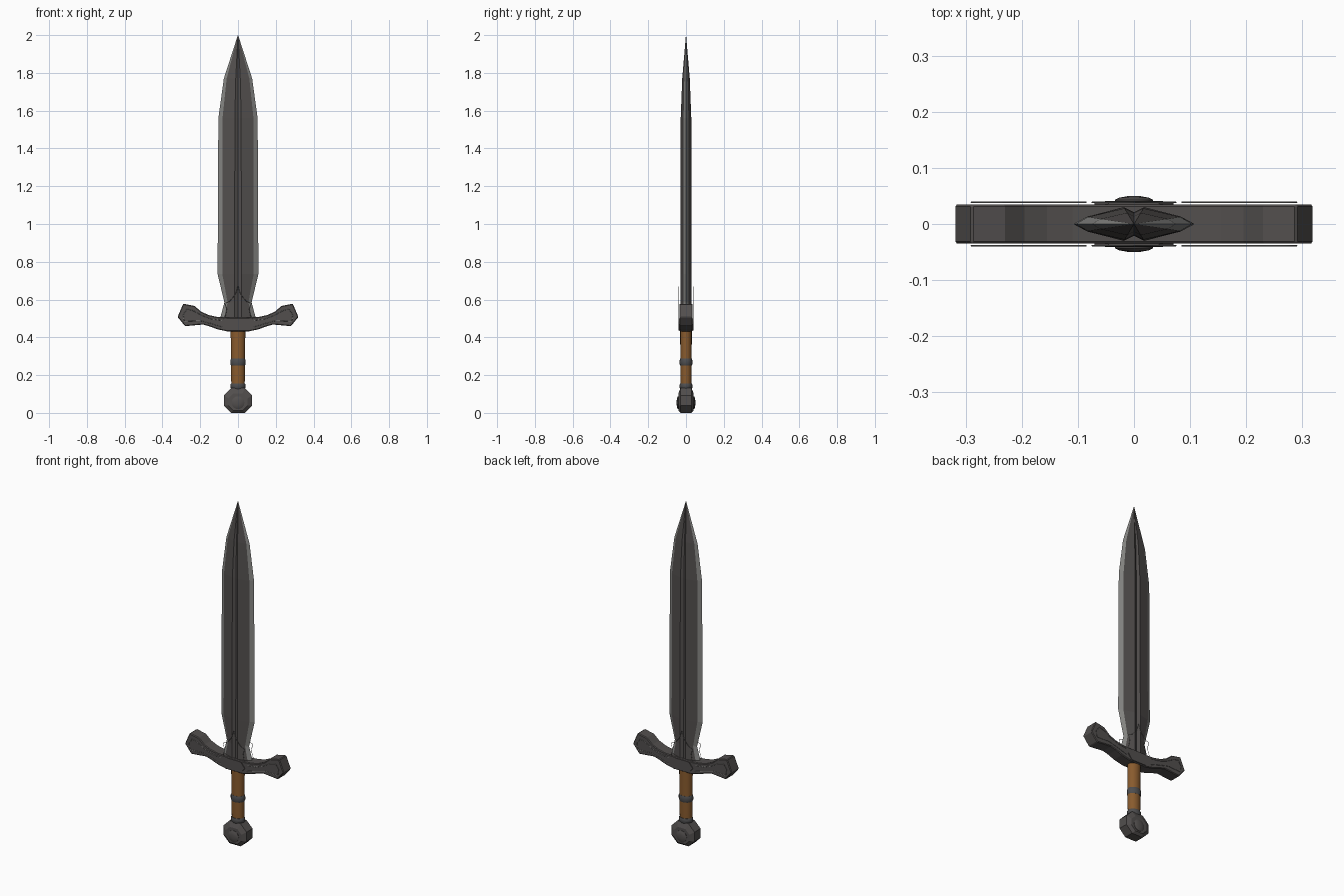
import bpy, bmesh, math

if "Cube" in bpy.data.objects:
    bpy.data.objects.remove(bpy.data.objects["Cube"])

def mat(name, c):
    m = bpy.data.materials.new(name)
    m.diffuse_color = (*c, 1)
    m.use_nodes = True
    m.node_tree.nodes["Principled BSDF"].inputs["Base Color"].default_value = m.diffuse_color
    return m

STEEL = mat("dark steel", (0.085, 0.078, 0.076))
EDGE = mat("sharpened steel", (0.24, 0.24, 0.23))
LEATHER = mat("brown leather", (0.25, 0.105, 0.027))
IRON = mat("iron bands", (0.075, 0.075, 0.078))

def finish(name, bm, mats, smooth=False):
    bmesh.ops.recalc_face_normals(bm, faces=bm.faces)
    me = bpy.data.meshes.new(name)
    bm.to_mesh(me)
    bm.free()
    ob = bpy.data.objects.new(name, me)
    bpy.context.collection.objects.link(ob)
    for m in mats:
        me.materials.append(m)
    if smooth:
        bpy.ops.object.select_all(action='DESELECT')
        ob.select_set(True)
        bpy.context.view_layer.objects.active = ob
        bpy.ops.object.shade_smooth_by_angle(angle=math.radians(35))
    return ob

def loft(bm, rings, material=lambda i: 0):
    """Bridge closed rings of equal length and cap both ends."""
    vs = [[bm.verts.new(p) for p in r] for r in rings]
    n = len(vs[0])
    for a, b in zip(vs, vs[1:]):
        for i in range(n):
            f = bm.faces.new((a[i], a[(i + 1) % n], b[(i + 1) % n], b[i]))
            f.material_index = material(i)
    bm.faces.new(vs[0])
    bm.faces.new(vs[-1])

def oval(rx, ry, z, n=16):
    return [(rx * math.cos(2 * math.pi * i / n), ry * math.sin(2 * math.pi * i / n), z) for i in range(n)]

# Blade: bevelled edges, raised faces and a narrow central groove
def section(z, w, b, t):
    g = 0.018 * min(1, t / 0.03)
    q = [(w, 0), (b, t * 0.45), (g, t), (0, t * 0.7), (-g, t), (-b, t * 0.45),
         (-w, 0), (-b, -t * 0.45), (-g, -t), (0, -t * 0.7), (g, -t), (b, -t * 0.45)]
    return [(x, y, z) for x, y in q]

bm = bmesh.new()
loft(bm, [section(*s) for s in [
    (0.47, 0.095, 0.075, 0.03), (0.51, 0.092, 0.07, 0.03), (0.585, 0.072, 0.055, 0.03),
    (0.735, 0.108, 0.083, 0.03), (1.56, 0.104, 0.082, 0.028),
    (1.77, 0.075, 0.06, 0.02), (2.0, 0.0006, 0.0004, 0.0004)]],
    lambda i: 1 if i in (0, 5, 6, 11) else 0)
finish("blade", bm, [STEEL, EDGE])

# Crossguard: mirrored outline, thick plate with small bevel
top = [(0.06, 0.505), (0.11, 0.508), (0.155, 0.518), (0.195, 0.536), (0.23, 0.566),
       (0.29, 0.578), (0.32, 0.508)]
bot = [(0.28, 0.459), (0.185, 0.468), (0.15, 0.458), (0.11, 0.443), (0.055, 0.431)]
half = top + bot
outline = half + [(-x, z) for x, z in reversed(half)]
bm = bmesh.new()
loft(bm, [[(x, y, z) for x, z in outline] for y in (-0.035, 0.035)])
guard = finish("crossguard", bm, [STEEL])
bev = guard.modifiers.new("bevel", 'BEVEL')
bev.width = 0.004
bev.segments = 1

# Central plates on both guard faces
hexa = [(0.07, 0.468), (0.045, 0.5), (-0.045, 0.5), (-0.07, 0.468), (-0.045, 0.436), (0.045, 0.436)]
for s, side in ((-1, "front"), (1, "back")):
    bm = bmesh.new()
    loft(bm, [[(x, s * y, z) for x, z in hexa] for y in (0.034, 0.039)])
    finish("guard_plate_" + side, bm, [STEEL])

# Thin wire ornament on the guard and around the blade base
wires = [
    [(0.085, 0.49), (0.14, 0.497), (0.19, 0.515), (0.235, 0.54)],
    [(0.085, 0.455), (0.14, 0.472), (0.2, 0.488), (0.285, 0.485)],
    [(0.285, 0.485), (0.29, 0.52), (0.27, 0.55), (0.235, 0.54)],
    [(0.0, 0.67), (0.015, 0.625), (0.045, 0.59), (0.07, 0.58)],
    [(0.07, 0.58), (0.06, 0.55), (0.065, 0.52), (0.075, 0.497)]]
cu = bpy.data.curves.new("wire_ornament", 'CURVE')
cu.dimensions = '3D'
cu.bevel_depth = 0.0014
cu.bevel_resolution = 0
for pts in wires:
    for sx in (-1, 1):
        for sy in (-1, 1):
            sp = cu.splines.new('POLY')
            sp.points.add(len(pts) - 1)
            for p, (x, z) in zip(sp.points, pts):
                p.co = (sx * x, sy * 0.0385, z, 1)
cu.materials.append(EDGE)
bpy.context.collection.objects.link(bpy.data.objects.new("wire_ornament", cu))

# Grip: oval leather handle, slightly swelling
bm = bmesh.new()
loft(bm, [oval(0.034, 0.028, 0.12), oval(0.037, 0.03, 0.2), oval(0.037, 0.03, 0.3), oval(0.039, 0.031, 0.44)])
finish("grip", bm, [LEATHER], True)

# Metal bands around the grip
for name, z0, z1, r in (("middle_band", 0.25, 0.287, 0.041), ("lower_collar", 0.127, 0.156, 0.04)):
    bm = bmesh.new()
    h = z1 - z0
    loft(bm, [oval(r - 0.004, 0.031, z0), oval(r, 0.034, z0 + h * 0.25),
              oval(r, 0.034, z1 - h * 0.25), oval(r - 0.004, 0.031, z1)])
    finish(name, bm, [IRON], True)

# Pommel: faceted octagon with round bosses
def octagon(s, y, cz):
    pts = [(0.075, 0.027), (0.036, 0.066), (-0.036, 0.066), (-0.075, 0.027),
           (-0.075, -0.027), (-0.036, -0.066), (0.036, -0.066), (0.075, -0.027)]
    return [(x * s, y, cz + z * s) for x, z in pts]

bm = bmesh.new()
loft(bm, [octagon(0.68, -0.041, 0.058), octagon(1, -0.028, 0.066),
          octagon(1, 0.028, 0.066), octagon(0.68, 0.041, 0.058)])
finish("pommel", bm, [STEEL])

for s, side in ((-1, "front"), (1, "back")):
    bm = bmesh.new()
    loft(bm, [[(x, s * y, z + 0.054) for x, z, _ in oval(r, r, 0)]
              for r, y in ((0.034, 0.036), (0.034, 0.043), (0.026, 0.047), (0.012, 0.0495))])
    finish("pommel_boss_" + side, bm, [STEEL], True)
